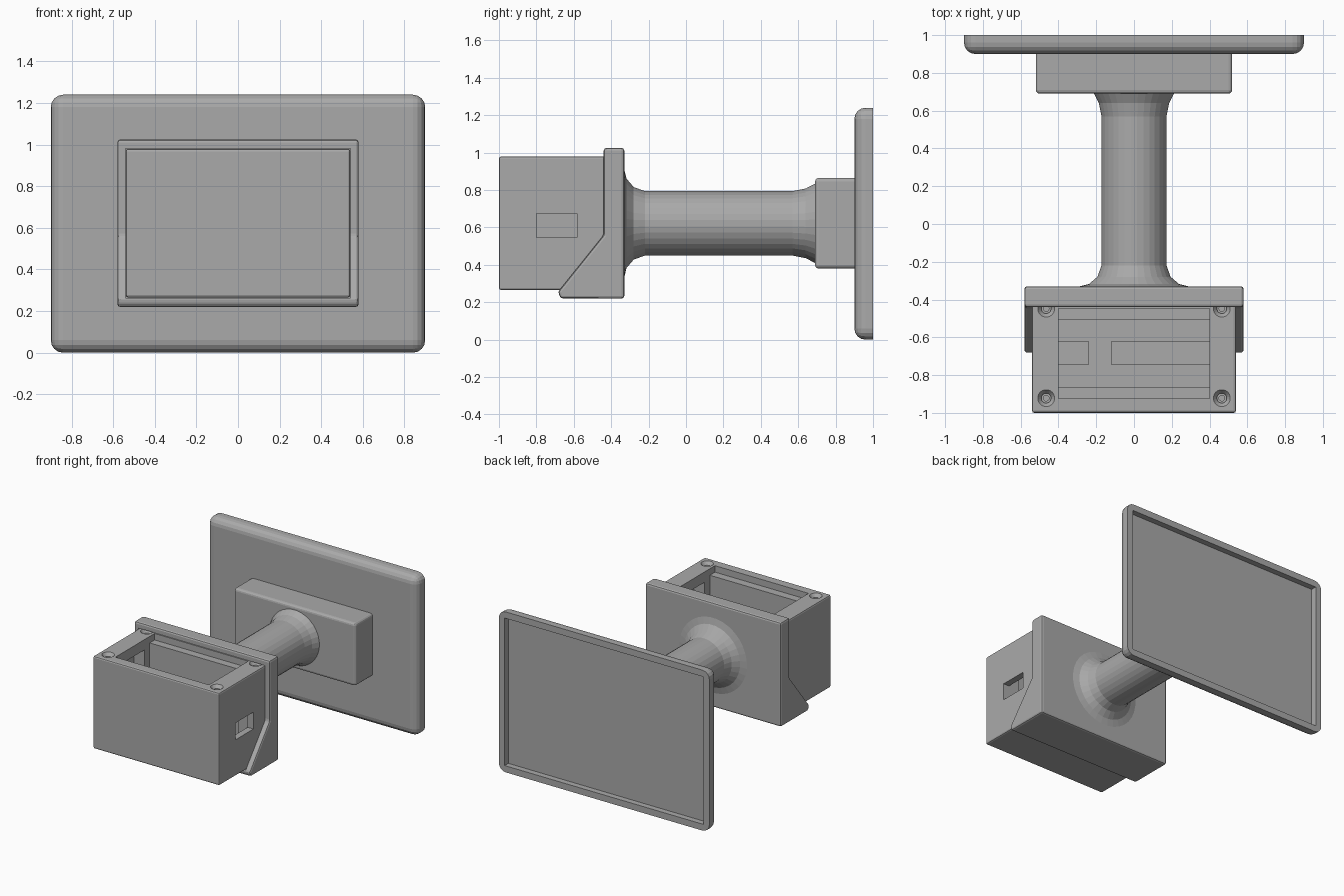
import bpy, bmesh, math
from mathutils import Vector, Matrix

if "Cube" in bpy.data.objects:
    bpy.data.objects.remove(bpy.data.objects["Cube"])

grey = bpy.data.materials.new("plain grey")
grey.diffuse_color = (0.40, 0.40, 0.40, 1)
grey.use_nodes = True
grey.node_tree.nodes["Principled BSDF"].inputs["Base Color"].default_value = grey.diffuse_color
ZC = 0.622  # height of the arm axis


def finish(name, bm, helper=False):
    bmesh.ops.recalc_face_normals(bm, faces=bm.faces[:])
    me = bpy.data.meshes.new(name)
    bm.to_mesh(me)
    bm.free()
    me.materials.append(grey)
    ob = bpy.data.objects.new(name, me)
    bpy.context.collection.objects.link(ob)
    if helper:
        ob.hide_render = True
        ob.hide_set(True)
    return ob


def box(name, lo, hi, r=0, seg=3, keep=None, helper=False):
    """Box from corner to corner; edges are rounded unless keep(edge) says stay sharp."""
    bm = bmesh.new()
    bmesh.ops.create_cube(bm, size=1)
    for v in bm.verts:
        v.co = Vector([lo[i] if v.co[i] < 0 else hi[i] for i in range(3)])
    if r:
        edges = [e for e in bm.edges if not (keep and keep(e))]
        bmesh.ops.bevel(bm, geom=edges, offset=r, segments=seg, profile=0.5, affect='EDGES')
    return finish(name, bm, helper)


def lathe_y(name, profile, x, y, z, n=32, axis='Y', helper=False):
    """Closed turned solid; profile is (distance along axis, radius)."""
    bm = bmesh.new()
    rings = []
    for d, r in profile:
        ring = []
        for i in range(n):
            a = 2 * math.pi * (i + 0.5) / n
            c, s = r * math.cos(a), r * math.sin(a)
            ring.append(bm.verts.new((x + c, y + d, z + s) if axis == 'Y' else (x + c, y + s, z + d)))
        rings.append(ring)
    for a, b in zip(rings, rings[1:]):
        for i in range(n):
            bm.faces.new((a[i], a[(i + 1) % n], b[(i + 1) % n], b[i]))
    bm.faces.new(rings[0])
    bm.faces.new(rings[-1])
    return finish(name, bm, helper)


def cut(ob, *cutters):
    for c in cutters:
        m = ob.modifiers.new("cut", 'BOOLEAN')
        m.operation, m.object, m.solver = 'DIFFERENCE', c, 'EXACT'


def at_y(y):
    return lambda e: all(abs(v.co.y - y) < 1e-4 for v in e.verts)


# Wall plate with a shallow recess in its back
plate = box("wall_plate", (-0.9, 0.9, 0), (0.9, 1.0, 1.24), 0.06, 4, at_y(1.0))
cut(plate, box("plate_recess_cutter", (-0.85, 0.955, 0.05), (0.85, 1.1, 1.19), helper=True))

# Raised block on the plate
box("plate_block", (-0.52, 0.69, 0.38), (0.52, 0.91, 0.865), 0.02, 3, at_y(0.91))

# Round arm, flared at both ends
lathe_y("arm", [(-0.34, 0.29), (-0.33, 0.29), (-0.318, 0.24), (-0.28, 0.195), (-0.22, 0.173),
                (0.57, 0.173), (0.64, 0.187), (0.69, 0.213), (0.70, 0.213)], 0, 0, ZC)

# Bracket: side profile extruded across, edges rounded, then hollowed for the case
bm = bmesh.new()
side = [(-0.33, 0.22), (-0.67, 0.22), (-0.685, 0.255), (-0.44, 0.56), (-0.44, 1.025), (-0.33, 1.025)]
f = bm.faces.new([bm.verts.new((-0.58, y, z)) for y, z in side])
new = bmesh.ops.extrude_face_region(bm, geom=[f])["geom"]
bmesh.ops.translate(bm, vec=(1.16, 0, 0), verts=[g for g in new if isinstance(g, bmesh.types.BMVert)])
bmesh.ops.recalc_face_normals(bm, faces=bm.faces[:])
bmesh.ops.bevel(bm, geom=bm.edges[:], offset=0.014, segments=2, profile=0.5, affect='EDGES')
bracket = finish("bracket", bm)
cut(bracket, box("bracket_cutter", (-0.541, -1.2, 0.264), (0.541, -0.369, 0.981), helper=True))

# Open-topped case
case = box("case", (-0.54, -1.0, 0.265), (0.54, -0.37, 0.98), 0.012, 2)
cut(case,
    box("case_rebate_cutter", (-0.4, -0.925, 0.93), (0.4, -0.447, 1.1), helper=True),
    box("case_cavity_cutter", (-0.4, -0.862, 0.32), (0.4, -0.507, 1.0), helper=True),
    box("case_end_slot_cutter", (-0.49, -0.80, 0.34), (0.49, -0.57, 0.90), helper=True),
    box("floor_channel_cutter", (-0.4, -0.745, 0.30), (0.4, -0.622, 0.5), helper=True),
    box("side_window_cutter", (0.3, -0.80, 0.545), (0.7, -0.583, 0.675), helper=True))

# Small block in the floor channel
box("floor_block", (-0.24, -0.745, 0.29), (-0.12, -0.622, 0.32))

# Countersunk screw holes in the four corners
for i, x in enumerate((-0.465, 0.465)):
    for j, y in enumerate((-0.922, -0.448)):
        cut(case, lathe_y(f"screw_hole_cutter_{i}{j}", [(-0.3, 0.015), (-0.04, 0.015), (-0.04, 0.026),
                          (-0.025, 0.026), (0, 0.045), (0.05, 0.045)], x, y, 0.98, 20, 'Z', True))
